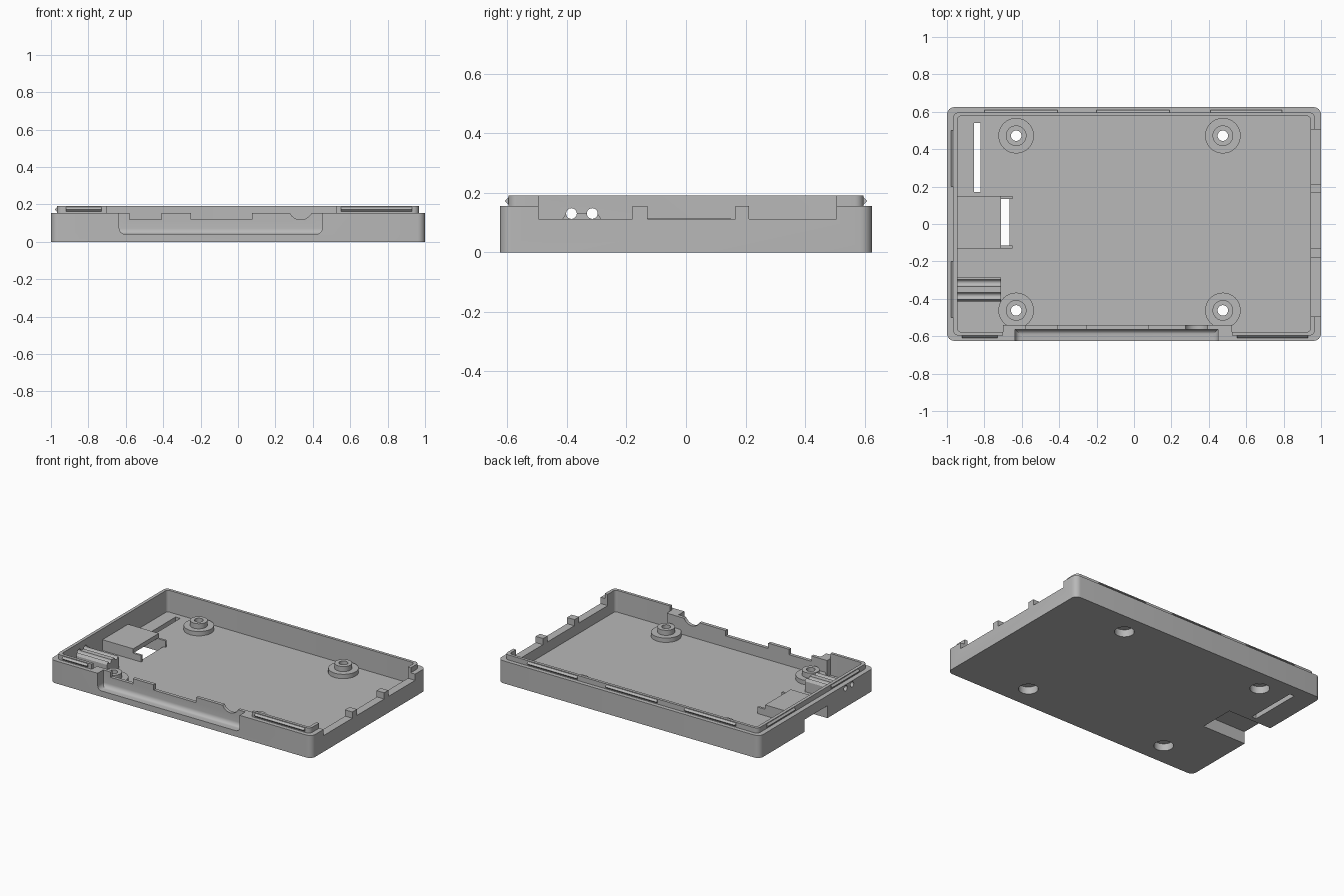
import bpy, bmesh
from math import pi, sin, cos
from mathutils import Matrix, Vector

cube = bpy.data.objects.get("Cube")
if cube:
    bpy.data.objects.remove(cube)

grey = bpy.data.materials.new("plain grey")
grey.use_nodes = True
COLOR = (0.48, 0.48, 0.48, 1)
grey.diffuse_color = COLOR
grey.node_tree.nodes["Principled BSDF"].inputs["Base Color"].default_value = COLOR


def finish(bm, name):
    bmesh.ops.recalc_face_normals(bm, faces=bm.faces)
    mesh = bpy.data.meshes.new(name)
    bm.to_mesh(mesh)
    bm.free()
    mesh.materials.append(grey)
    ob = bpy.data.objects.new(name, mesh)
    bpy.context.collection.objects.link(ob)
    return ob


def box(name, x, y, z, radius=0, edge_rule=None):
    """Box from (min, max) ranges, rounding the edges that edge_rule picks."""
    bm = bmesh.new()
    bmesh.ops.create_cube(bm, size=1)
    for v in bm.verts:
        v.co = Vector([r[0] if c < 0 else r[1] for c, r in zip(v.co, (x, y, z))])
    if radius:
        edges = [e for e in bm.edges if edge_rule(*[v.co for v in e.verts])]
        bmesh.ops.bevel(bm, geom=edges, offset=radius, segments=6,
                        profile=0.5, affect='EDGES')
    return finish(bm, name)


def upright(a, b):
    return abs(a.z - b.z) > 0.01


def slab(name, hx, hy, z, radius):
    return box(name, (-hx, hx), (-hy, hy), z, radius, upright)


def rod(name, center, radius, length, axis, sides=32):
    bm = bmesh.new()
    turn = {'X': Matrix.Rotation(pi / 2, 4, 'Y'),
            'Y': Matrix.Rotation(pi / 2, 4, 'X'), 'Z': Matrix()}[axis]
    bmesh.ops.create_cone(bm, cap_ends=True, segments=sides, radius1=radius,
                          radius2=radius, depth=length,
                          matrix=Matrix.Translation(center) @ turn)
    return finish(bm, name)


def combine(target, tool, operation):
    mod = target.modifiers.new("combine", 'BOOLEAN')
    mod.operation, mod.object, mod.solver = operation, tool, 'EXACT'
    bpy.context.view_layer.objects.active = target
    bpy.ops.object.modifier_apply(modifier=mod.name)
    bpy.data.objects.remove(tool)


def cut(tool):
    combine(tray, tool, 'DIFFERENCE')


def add(tool):
    combine(tray, tool, 'UNION')


# Tray shell with a raised inner lip
FLOOR, RIM, TOP = 0.04, 0.155, 0.19
tray = slab("case_tray", 1, 0.625, (0, RIM), 0.04)
add(slab("lip", 0.967, 0.597, (0.1, TOP), 0.03))
cut(slab("cavity", 0.945, 0.577, (FLOOR, 0.4), 0.02))

# Front wall: thicker middle, open lip, hollowed outside
add(box("front_wall", (-0.70, 0.525), (-0.61, -0.54), (0.02, RIM)))
cut(box("lip_gap", (-0.70, 0.525), (-0.7, -0.5), (RIM, 0.4)))


def recess_edges(a, b):
    low = a.z < 0.1 and b.z < 0.1
    sides = abs(a.y - b.y) > 0.01 and low
    back = a.y > -0.6 and b.y > -0.6 and low
    return sides or back


cut(box("recess", (-0.635, 0.45), (-0.8, -0.563), (0.041, 0.4), 0.03, recess_edges))

# Connector notches in the front wall
for x in ((-0.58, -0.41), (-0.25, 0.075)):
    cut(box("notch", x, (-0.6, -0.5), (0.118, 0.4)))
cut(rod("round_notch", (0.335, -0.55, 0.183), 0.065, 0.1, 'Y'))

# Low side wall on the left with two upright tabs
cut(box("port_gap", (0.9, 1.1), (-0.495, 0.505), (0.112, 0.4)))
for y in ((-0.18, -0.13), (0.167, 0.212)):
    add(box("tab", (0.943, 1), y, (0.09, RIM)))

# Card opening through floor and wall, vent slot, light holes
cut(box("card_opening", (-1.1, -0.665), (-0.115, 0.135), (-0.1, 0.085)))
cut(box("vent_slot", (-0.855, -0.82), (0.17, 0.54), (-0.1, 0.1)))

# Light guide block with two grooves running along x
bm = bmesh.new()
LIGHTS, R, H = (-0.385, -0.315), 0.018, 0.13
outline = [(-0.415, 0.03), (-0.415, 0.112)]
for y in LIGHTS:
    outline += [(y - R * cos(i * pi / 8), H - R * sin(i * pi / 8)) for i in range(9)]
outline += [(-0.285, 0.112), (-0.285, 0.03)]
face = bm.faces.new([bm.verts.new((-0.95, y, z)) for y, z in outline])
extruded = bmesh.ops.extrude_face_region(bm, geom=[face])
bmesh.ops.translate(bm, vec=(0.24, 0, 0), verts=[
    g for g in extruded["geom"] if isinstance(g, bmesh.types.BMVert)])
light_guide = finish(bm, "light_guide")
for y in LIGHTS:
    cut(rod("light_hole", (-0.97, y, H), R, 0.2, 'X'))

# Card holder: raised plate with side ribs and low guide arms
box("card_plate", (-0.95, -0.71), (-0.125, 0.145), (0.085, 0.115))
for side, y in (("right", (-0.13, -0.115)), ("left", (0.135, 0.15))):
    box("card_rib_" + side, (-0.95, -0.71), y, (0.03, 0.115))
    box("card_arm_" + side, (-0.71, -0.65), y, (0.03, 0.085))

# Screw standoffs, counterbored from below
PROFILE = [(0.028, 0.105), (0.055, 0.105), (0.055, 0.07), (0.095, 0.07),
           (0.095, 0.03), (0.062, 0.03), (0.062, 0.05), (0.028, 0.05)]
for x in (-0.63, 0.475):
    for y in (-0.462, 0.472):
        cut(rod("screw_hole", (x, y, 0), 0.062, 0.2, 'Z'))
        bm = bmesh.new()
        ring = [bm.verts.new((r, 0, z)) for r, z in PROFILE]
        edges = [bm.edges.new((ring[i - 1], ring[i])) for i in range(len(ring))]
        bmesh.ops.spin(bm, geom=ring + edges, axis=(0, 0, 1), cent=(0, 0, 0),
                       angle=2 * pi, steps=32, use_merge=True)
        bmesh.ops.remove_doubles(bm, verts=bm.verts, dist=0.0001)
        bmesh.ops.translate(bm, vec=(x, y, 0), verts=bm.verts)
        finish(bm, "standoff")

# Snap ridges along the outside of the lip
for a, b, y in ((-0.8, -0.41, 1), (-0.2, 0.19, 1), (0.41, 0.79, 1),
                (-0.92, -0.73, -1), (0.55, 0.93, -1)):
    rod("snap_ridge", ((a + b) / 2, y * 0.597, 0.173), 0.012, b - a, 'X', 4)
for y in (-0.35, 0.35):
    rod("snap_ridge", (-0.967, y, 0.173), 0.012, 0.3, 'Y', 4)

# Smooth curved faces, keep hard edges crisp
for ob in bpy.context.collection.objects:
    if ob.type == 'MESH' and ob.data.materials and ob.data.materials[0] == grey:
        bpy.ops.object.select_all(action='DESELECT')
        ob.select_set(True)
        bpy.context.view_layer.objects.active = ob
        bpy.ops.object.shade_smooth_by_angle(angle=pi / 6)
